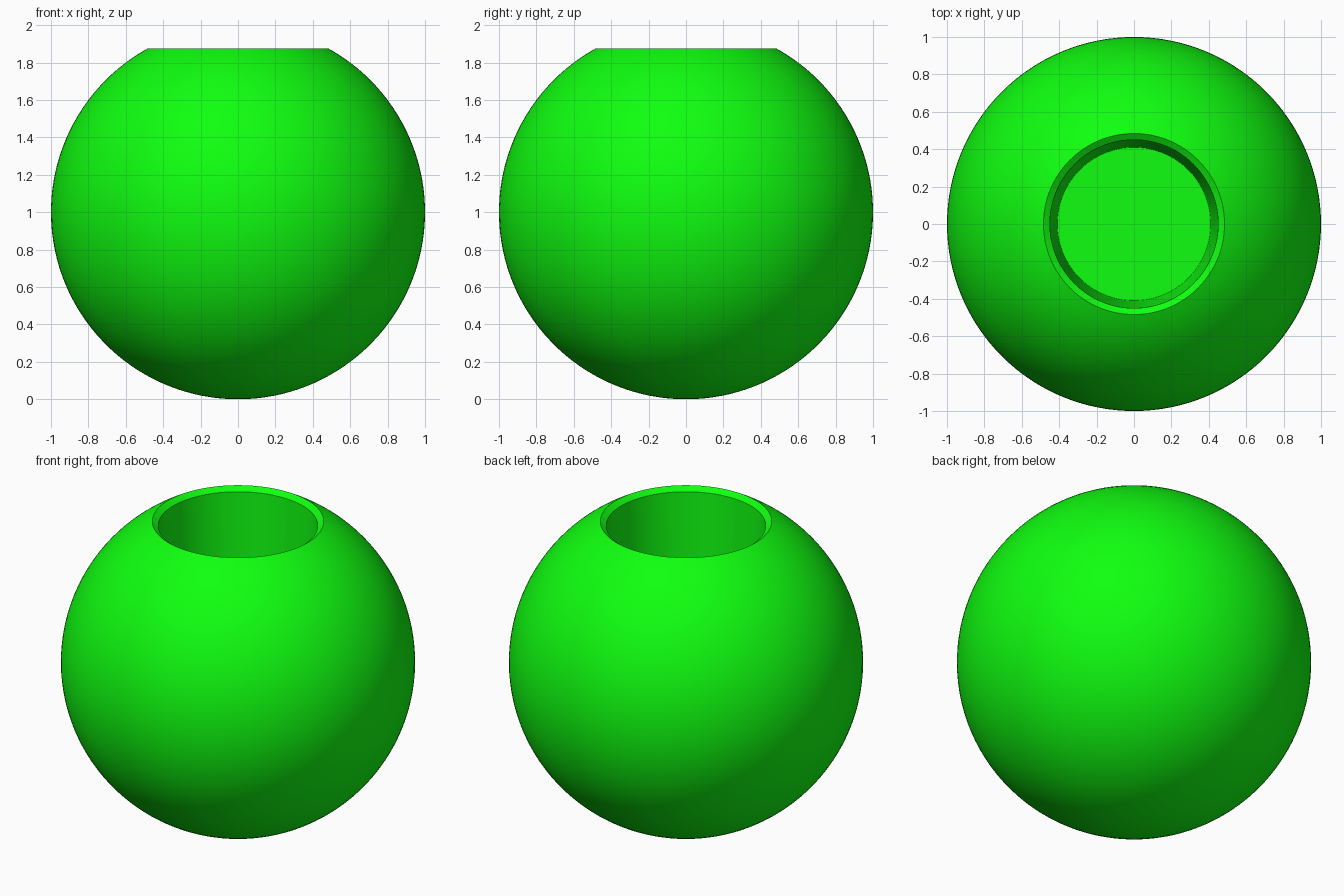
import bpy, bmesh
from math import asin, cos, sin, pi, radians

if "Cube" in bpy.data.objects:
    bpy.data.objects.remove(bpy.data.objects["Cube"])

SIDES, RINGS = 128, 56
TOP_Z, RIM_R = 1.875, 0.484

# Outer ball profile from the bottom pole up to the flat cut
end = asin(TOP_Z - 1)
profile = [(0, 0)]
for i in range(1, RINGS):
    a = -pi / 2 + (end + pi / 2) * i / RINGS
    profile.append((cos(a), 1 + sin(a)))
# Rim, chamfer, tapered well wall and flat floor
profile += [(RIM_R, TOP_Z), (0.45, 1.85), (0.41, 0.85), (0, 0.85)]

# Revolve the profile around z
bm = bmesh.new()
verts = [bm.verts.new((r, 0, z)) for r, z in profile]
edges = [bm.edges.new(pair) for pair in zip(verts, verts[1:])]
bmesh.ops.spin(bm, geom=verts + edges, cent=(0, 0, 0), axis=(0, 0, 1),
               angle=2 * pi, steps=SIDES)
bmesh.ops.remove_doubles(bm, verts=bm.verts, dist=1e-4)
bmesh.ops.recalc_face_normals(bm, faces=bm.faces)
mesh = bpy.data.meshes.new("round_holder")
bm.to_mesh(mesh)
bm.free()

holder = bpy.data.objects.new("round_holder", mesh)
bpy.context.collection.objects.link(holder)
bpy.context.view_layer.objects.active = holder
holder.select_set(True)
bpy.ops.object.shade_smooth_by_angle(angle=radians(25))

# Bright green finish
green = bpy.data.materials.new("green")
green.diffuse_color = (0.005, 1.0, 0.005, 1)
green.use_nodes = True
green.node_tree.nodes["Principled BSDF"].inputs["Base Color"].default_value = green.diffuse_color
mesh.materials.append(green)
